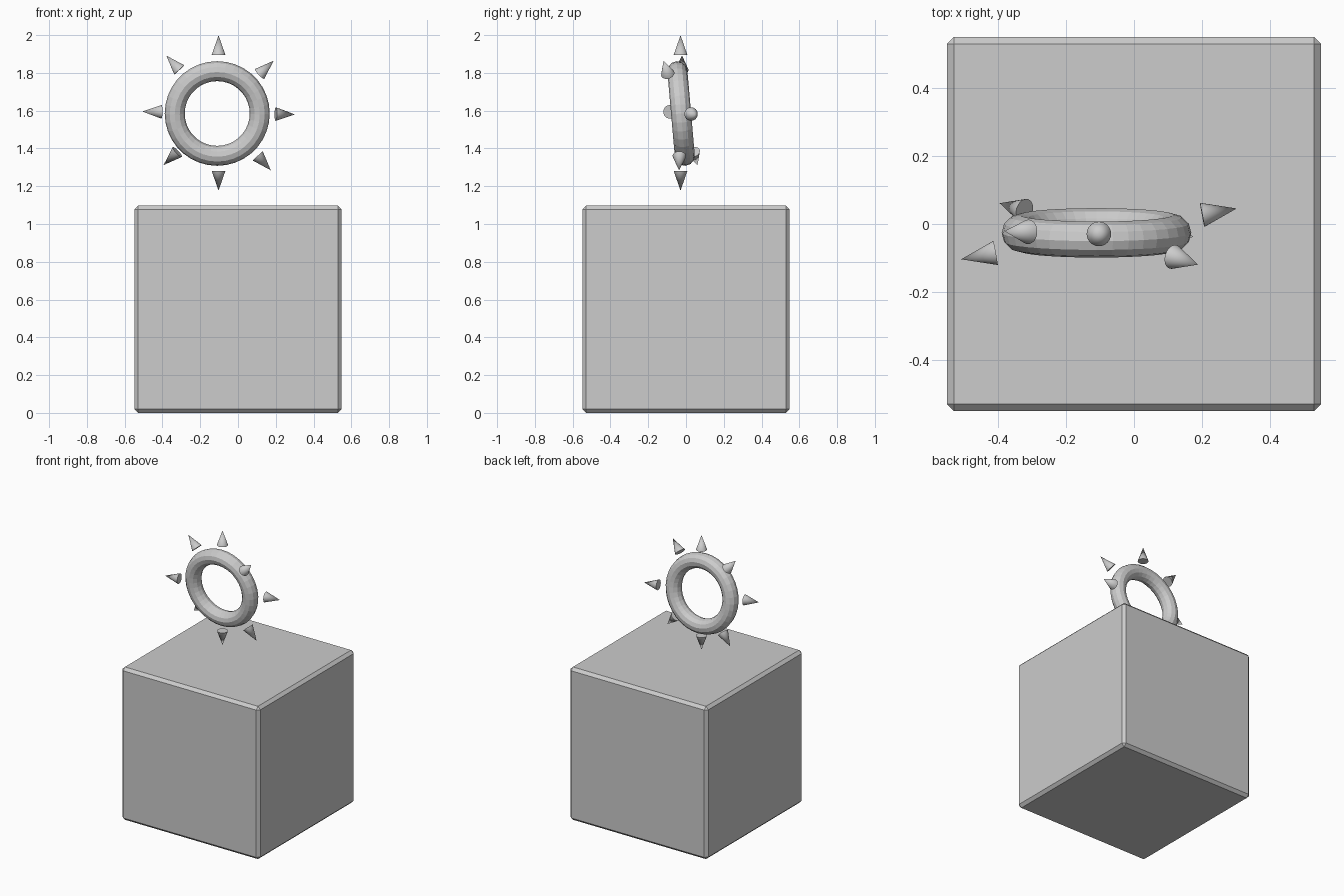
import bpy
import math
from mathutils import Vector

if "Cube" in bpy.data.objects:
    bpy.data.objects.remove(bpy.data.objects["Cube"])

grey = bpy.data.materials.new("plain_grey")
grey.diffuse_color = (0.604, 0.604, 0.604, 1)
grey.use_nodes = True
grey.node_tree.nodes["Principled BSDF"].inputs["Base Color"].default_value = grey.diffuse_color


def finish(name):
    ob = bpy.context.object
    ob.name = name
    ob.data.materials.append(grey)
    return ob


# Chamfered cube pedestal
SIDE = 1.097
bpy.ops.mesh.primitive_cube_add(size=SIDE, location=(0, 0, SIDE / 2))
block = finish("block")
bevel = block.modifiers.new("chamfer", 'BEVEL')
bevel.width = 0.02
bevel.segments = 1

# Floating ring, leaning slightly towards the front
bpy.ops.mesh.primitive_torus_add(
    major_radius=0.225, minor_radius=0.053, major_segments=36, minor_segments=12,
    location=(-0.11, -0.026, 1.585), rotation=(math.radians(95), 0, 0))
finish("ring")

# Eight spikes in opposite pairs, pointing away from a common centre
CENTRE = Vector((-0.103, -0.029, 1.588))
INNER, OUTER = 0.308, 0.411
directions = {
    "vertical": (0, 0, 1),
    "side": (0.407, 0.075, -0.008),
    "rising": (0.291, -0.090, 0.276),
    "falling": (0.277, -0.008, -0.304),
}
for label, d in directions.items():
    for sign in (1, -1):
        axis = Vector(d).normalized() * sign
        bpy.ops.mesh.primitive_cone_add(
            vertices=24, radius1=0.036, depth=OUTER - INNER,
            location=CENTRE + axis * (INNER + OUTER) / 2,
            rotation=axis.to_track_quat('Z', 'Y').to_euler())
        finish(f"spike_{label}_{'a' if sign > 0 else 'b'}")
        bpy.ops.object.shade_smooth_by_angle(angle=math.radians(35))
